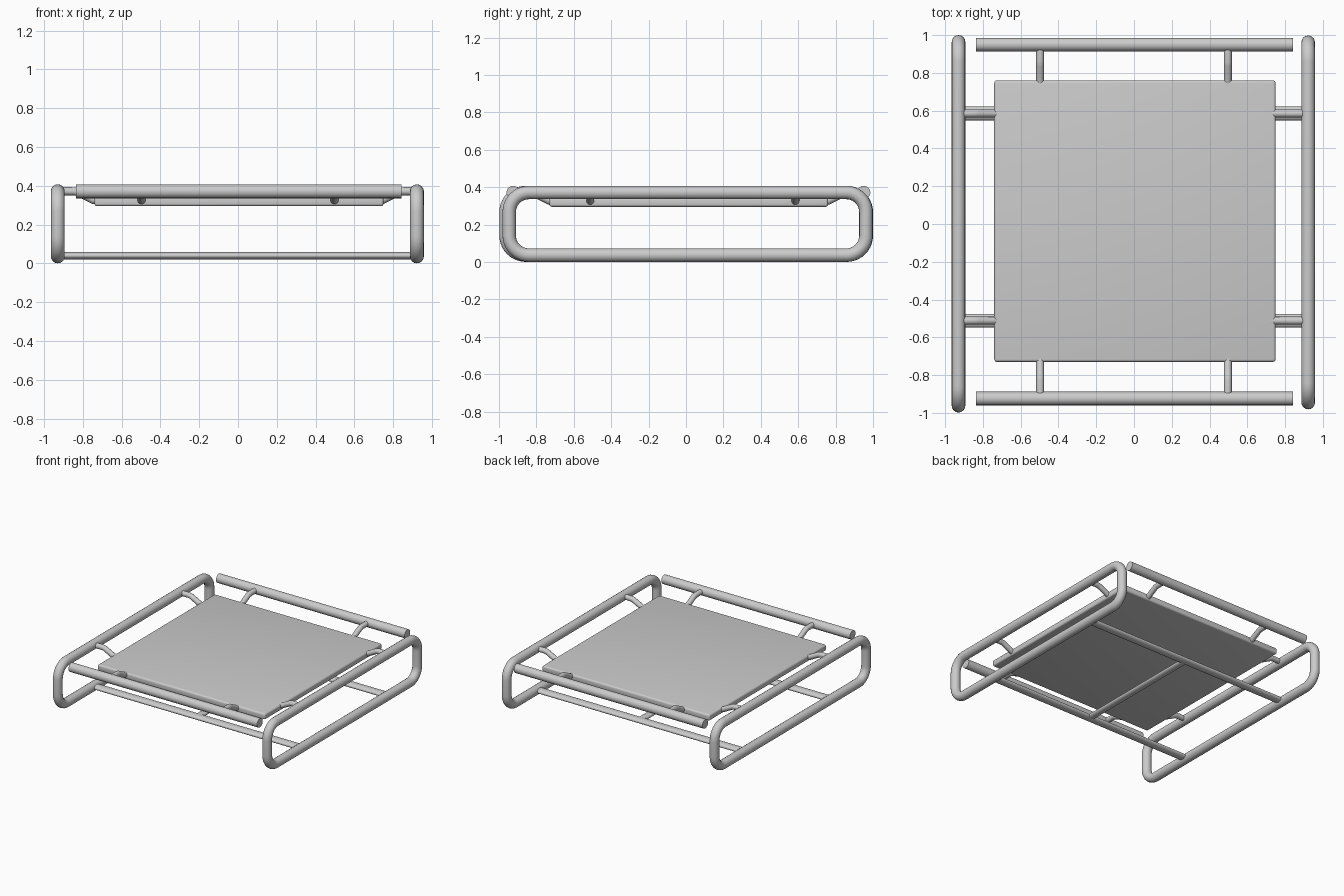
import bpy
import bmesh
from math import sin, cos, pi
from mathutils import Vector

cube = bpy.data.objects.get("Cube")
if cube:
    bpy.data.objects.remove(cube, do_unlink=True)

mat = bpy.data.materials.new("brushed grey")
GREY = (0.6, 0.6, 0.6, 1)
mat.use_nodes = True
mat.diffuse_color = GREY
mat.node_tree.nodes["Principled BSDF"].inputs["Base Color"].default_value = GREY

TUBE, ARM = 0.036, 0.021
TOP, LOW = 0.372, 0.037


def activate(obj):
    bpy.ops.object.select_all(action='DESELECT')
    obj.select_set(True)
    bpy.context.view_layer.objects.active = obj


def finish(obj, name):
    obj.name = name
    obj.data.name = name
    obj.data.materials.clear()
    obj.data.materials.append(mat)
    activate(obj)
    bpy.ops.object.shade_smooth_by_angle(angle=pi / 5)


def tube(name, points, radius, cyclic=False):
    """Round pipe swept along a list of points."""
    curve = bpy.data.curves.new(name, 'CURVE')
    curve.dimensions = '3D'
    curve.bevel_depth = radius
    curve.bevel_resolution = 6
    curve.use_fill_caps = True
    spline = curve.splines.new('POLY')
    spline.points.add(len(points) - 1)
    for p, co in zip(spline.points, points):
        p.co = (*co, 1)
    spline.use_cyclic_u = cyclic
    obj = bpy.data.objects.new(name, curve)
    bpy.context.collection.objects.link(obj)
    activate(obj)
    bpy.ops.object.convert(target='MESH')
    finish(bpy.context.object, name)


def oval_bar(name, a, b, half_width, half_height):
    """Flattened round bar between two points on one level."""
    a, b = Vector(a), Vector(b)
    bpy.ops.mesh.primitive_cylinder_add(vertices=28, radius=1, depth=(b - a).length)
    obj = bpy.context.object
    along = (b - a).normalized()
    up = Vector((0, 0, 1))
    side = up.cross(along)
    for v in obj.data.vertices:
        x, y, z = v.co
        v.co = (a + b) / 2 + side * x * half_width + up * y * half_height + along * z
    finish(obj, name)


def loop_points(x, y0, y1, z0, z1, r, steps=10):
    """Rounded rectangle in the side plane."""
    corners = ((y1 - r, z1 - r), (y0 + r, z1 - r), (y0 + r, z0 + r), (y1 - r, z0 + r))
    return [(x, cy + r * cos(t), cz + r * sin(t))
            for q, (cy, cz) in enumerate(corners)
            for t in ((q + i / steps) * pi / 2 for i in range(steps + 1))]


# Side loops that act as legs
for name, x, y0, y1 in (("left_leg_loop", 0.922, -0.945, 0.962),
                        ("right_leg_loop", -0.929, -0.962, 0.964)):
    tube(name, loop_points(x, y0, y1, LOW, TOP, 0.105), TUBE, True)

# Front and back top rails
for name, y in (("front_rail", -0.924), ("back_rail", 0.95)):
    tube(name, [(-0.836, y, TOP), (0.842, y, TOP)], TUBE)

# Seat panel with rounded corners and softened edges
bpy.ops.mesh.primitive_cube_add(size=1, location=(0.005, 0.015, 0.32))
panel = bpy.context.object
panel.scale = (1.49, 1.49, 0.05)
bpy.ops.object.transform_apply(location=False, rotation=False, scale=True)
bevel = panel.modifiers.new("soft_edges", 'BEVEL')
bevel.width = 0.014
bevel.segments = 4
bpy.ops.object.modifier_apply(modifier=bevel.name)
finish(panel, "seat_panel")

# Bent arms joining the panel to the frame, and low stretchers
for end, y in (("front", -0.512), ("back", 0.585)):
    for side, s, frame in (("left", 1, 0.922), ("right", -1, -0.929)):
        tube(f"{end}_{side}_side_arm",
             [(frame, y, TOP), (s * 0.845, y, TOP), (s * 0.825, y, TOP - 0.004),
              (s * 0.745, y, 0.327), (s * 0.70, y, 0.32)], ARM)
    oval_bar(f"{end}_stretcher", (-0.929, y, 0.04), (0.922, y, 0.04), 0.036, 0.019)

for side, x in (("left", 0.497), ("right", -0.497)):
    for end, s, rail, mid in (("front", -1, -0.924, 0.015), ("back", 1, 0.95, 0.015)):
        tube(f"{side}_{end}_rail_arm",
             [(x, rail, TOP), (x, mid + s * 0.845, TOP), (x, mid + s * 0.825, TOP - 0.004),
              (x, mid + s * 0.745, 0.327), (x, mid + s * 0.70, 0.32)], ARM)

# Centre bar between the stretchers
oval_bar("centre_stretcher", (0, -0.512, 0.04), (0, 0.585, 0.04), 0.03, 0.017)
